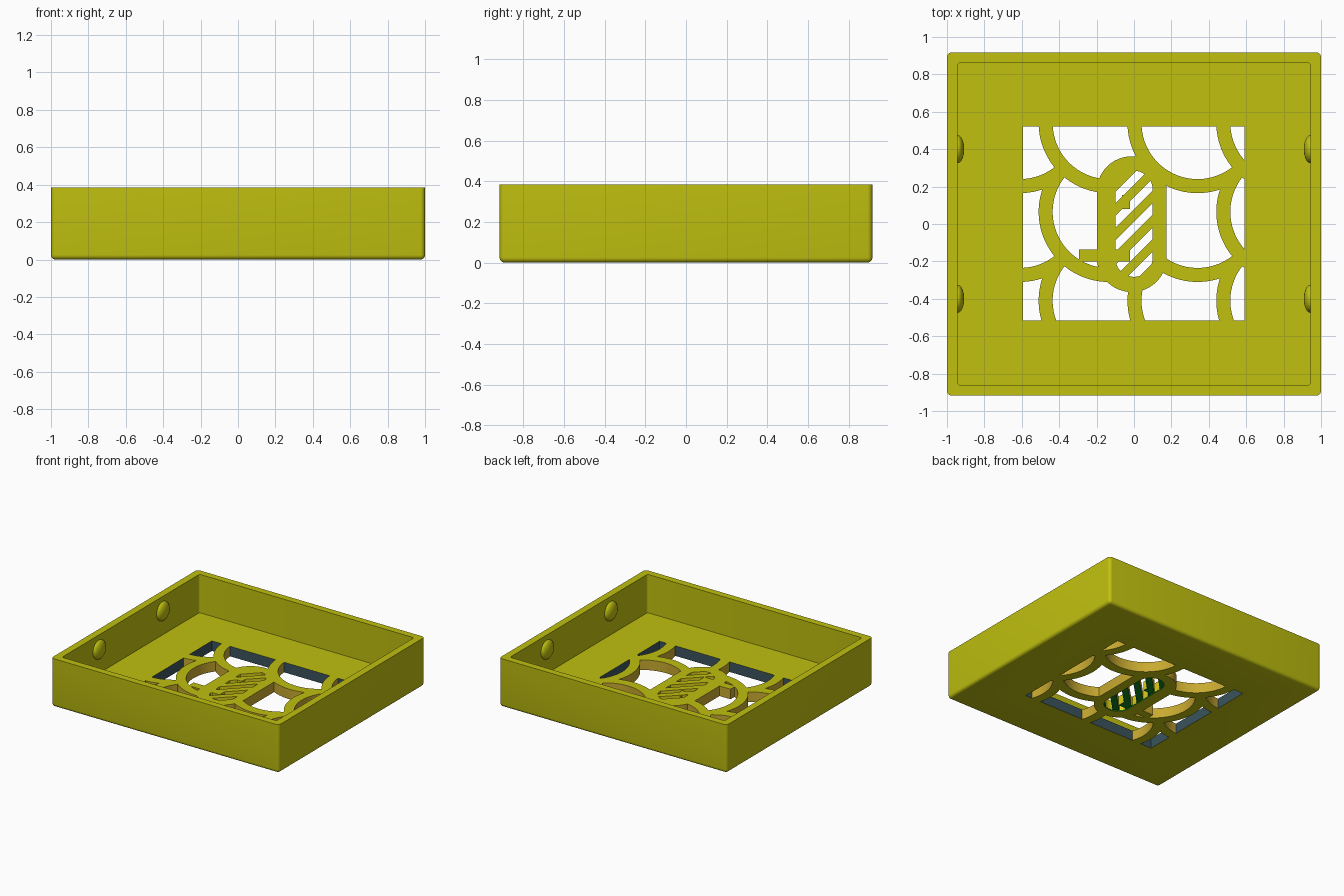
import bpy, bmesh, math

if "Cube" in bpy.data.objects:
    bpy.data.objects.remove(bpy.data.objects["Cube"])

# ---- colours ----
MATS = []
for name, col in [("olive_yellow", (0.53, 0.53, 0.005)), ("gold", (0.58, 0.40, 0.03)),
                  ("slate", (0.042, 0.087, 0.107)), ("green", (0.004, 0.23, 0.015)),
                  ("bright_yellow", (0.72, 0.62, 0.01))]:
    m = bpy.data.materials.new(name)
    m.diffuse_color = (*col, 1)
    m.use_nodes = True
    m.node_tree.nodes["Principled BSDF"].inputs["Base Color"].default_value = m.diffuse_color
    MATS.append(m)
OLIVE, GOLD, SLATE, GREEN, BRIGHT = range(5)


def finish(bm, name, mat):
    """Turn a bmesh into an object carrying every material slot."""
    bmesh.ops.recalc_face_normals(bm, faces=bm.faces)
    for f in bm.faces:
        f.material_index = mat
    me = bpy.data.meshes.new(name)
    bm.to_mesh(me)
    bm.free()
    for m in MATS:
        me.materials.append(m)
    ob = bpy.data.objects.new(name, me)
    bpy.context.collection.objects.link(ob)
    return ob


def prism(name, pts, z0, z1, mat):
    bm = bmesh.new()
    face = bm.faces.new([bm.verts.new((x, y, z0)) for x, y in pts])
    top = bmesh.ops.extrude_face_region(bm, geom=[face])["geom"]
    bmesh.ops.translate(bm, vec=(0, 0, z1 - z0),
                        verts=[v for v in top if isinstance(v, bmesh.types.BMVert)])
    return finish(bm, name, mat)


def rect(x0, x1, y0, y1):
    return [(x0, y0), (x1, y0), (x1, y1), (x0, y1)]


def disc(cx, cy, r, n=80):
    return [(cx + r * math.cos(2 * math.pi * (k + .5) / n),
             cy + r * math.sin(2 * math.pi * (k + .5) / n)) for k in range(n)]


def capsule(cx, r, y0, y1, n=24):
    return [(cx + r * math.cos(math.pi * k / n), y1 + r * math.sin(math.pi * k / n)) for k in range(n + 1)] + \
           [(cx - r * math.cos(math.pi * k / n), y0 - r * math.sin(math.pi * k / n)) for k in range(n + 1)]


def rounded_box(name, x, y, z0, z1, r, mat, bottom):
    """Box with rounded upright edges and, if asked, rounded bottom edges."""
    bm = bmesh.new()
    bmesh.ops.create_cube(bm, size=1)
    for v in bm.verts:
        v.co = (v.co.x * 2 * x, v.co.y * 2 * y, z1 if v.co.z > 0 else z0)
    edges = []
    for e in bm.edges:
        a, b = (v.co.z for v in e.verts)
        if a != b or (bottom and a == b == z0):
            edges.append(e)
    bmesh.ops.bevel(bm, geom=edges, offset=r, segments=5, profile=0.5, affect='EDGES')
    return finish(bm, name, mat)


def boolean(ob, tool, op):
    """Apply a boolean and discard the cutter."""
    mod = ob.modifiers.new("cut", 'BOOLEAN')
    mod.object, mod.operation, mod.solver = tool, op, 'EXACT'
    bpy.context.view_layer.objects.active = ob
    bpy.ops.object.modifier_apply(modifier=mod.name)
    bpy.data.objects.remove(tool)


# ---- tray shell ----
FLOOR = 0.08
tray = rounded_box("tray", 1.0, 0.917, 0, 0.385, 0.025, OLIVE, True)
boolean(tray, rounded_box("cavity", 0.943, 0.863, FLOOR, 0.6, 0.018, OLIVE, False), 'DIFFERENCE')

# ---- overlapping scale lattice cut through the floor ----
STEP, RI, RO = 0.475, 0.30, 0.375
CX, CY = -0.61, 0.54
for row in range(3):
    for col in range(4):
        x, y = CX + STEP * col, CY - STEP * row
        hole = prism("hole", rect(-0.594, 0.592, -0.515, 0.52), -0.05, 0.15, SLATE)
        boolean(hole, prism("scale", disc(x, y, RI), -0.1, 0.2, GOLD), 'INTERSECT')
        if col < 3:
            boolean(hole, prism("next", disc(x + STEP, y, RO), -0.2, 0.3, GOLD), 'DIFFERENCE')
        if row > 0:
            boolean(hole, prism("above", disc(x, y + STEP, RO), -0.2, 0.3, GOLD), 'DIFFERENCE')
        # keep the central capsule and its side tab solid
        boolean(hole, prism("keep", capsule(-0.012, 0.187, -0.177, 0.175), -0.25, 0.35, GOLD), 'DIFFERENCE')
        if row == 1 and col == 1:
            boolean(hole, prism("tab", rect(-0.295, -0.1, -0.2, -0.137), -0.3, 0.4, GOLD), 'DIFFERENCE')
        if len(hole.data.polygons):
            boolean(tray, hole, 'DIFFERENCE')
        else:
            bpy.data.objects.remove(hole)

# ---- striped capsule: shallow coloured recess below, diagonal slots through ----
inner = capsule(0.0, 0.1, -0.183, 0.185)
boolean(tray, prism("recess", inner, -0.1, 0.008, GREEN), 'DIFFERENCE')
for k in range(5):
    c = 0.21 - 0.13 * k
    slot = prism("slot", [(-0.3, c - 0.3), (0.3, c + 0.3), (0.3, c + 0.362), (-0.3, c - 0.238)],
                 -0.05, 0.15, BRIGHT)
    boolean(slot, prism("limit", capsule(0.0, 0.0995, -0.183, 0.185), -0.1, 0.2, BRIGHT), 'INTERSECT')
    # small solid blocks crossing the slots
    boolean(slot, prism("block", rect(-0.065, -0.022, 0.08, 0.155), -0.2, 0.3, BRIGHT), 'DIFFERENCE')
    boolean(slot, prism("block", rect(-0.2, -0.022, -0.2, -0.137), -0.2, 0.3, BRIGHT), 'DIFFERENCE')
    boolean(tray, slot, 'DIFFERENCE')

# ---- snap bumps on the side walls ----
parts = [tray]
for sx in (-1, 1):
    for sy in (-1, 1):
        bm = bmesh.new()
        bmesh.ops.create_uvsphere(bm, u_segments=32, v_segments=16, radius=1)
        bmesh.ops.scale(bm, vec=(0.035, 0.075, 0.075), verts=bm.verts)
        bmesh.ops.translate(bm, vec=(sx * 0.943, sy * 0.4, 0.27), verts=bm.verts)
        parts.append(finish(bm, "snap_bump", OLIVE))

# ---- smooth shading with sharp edges kept ----
for ob in parts:
    bpy.ops.object.select_all(action='DESELECT')
    ob.select_set(True)
    bpy.context.view_layer.objects.active = ob
    bpy.ops.object.shade_smooth_by_angle(angle=math.radians(30))
